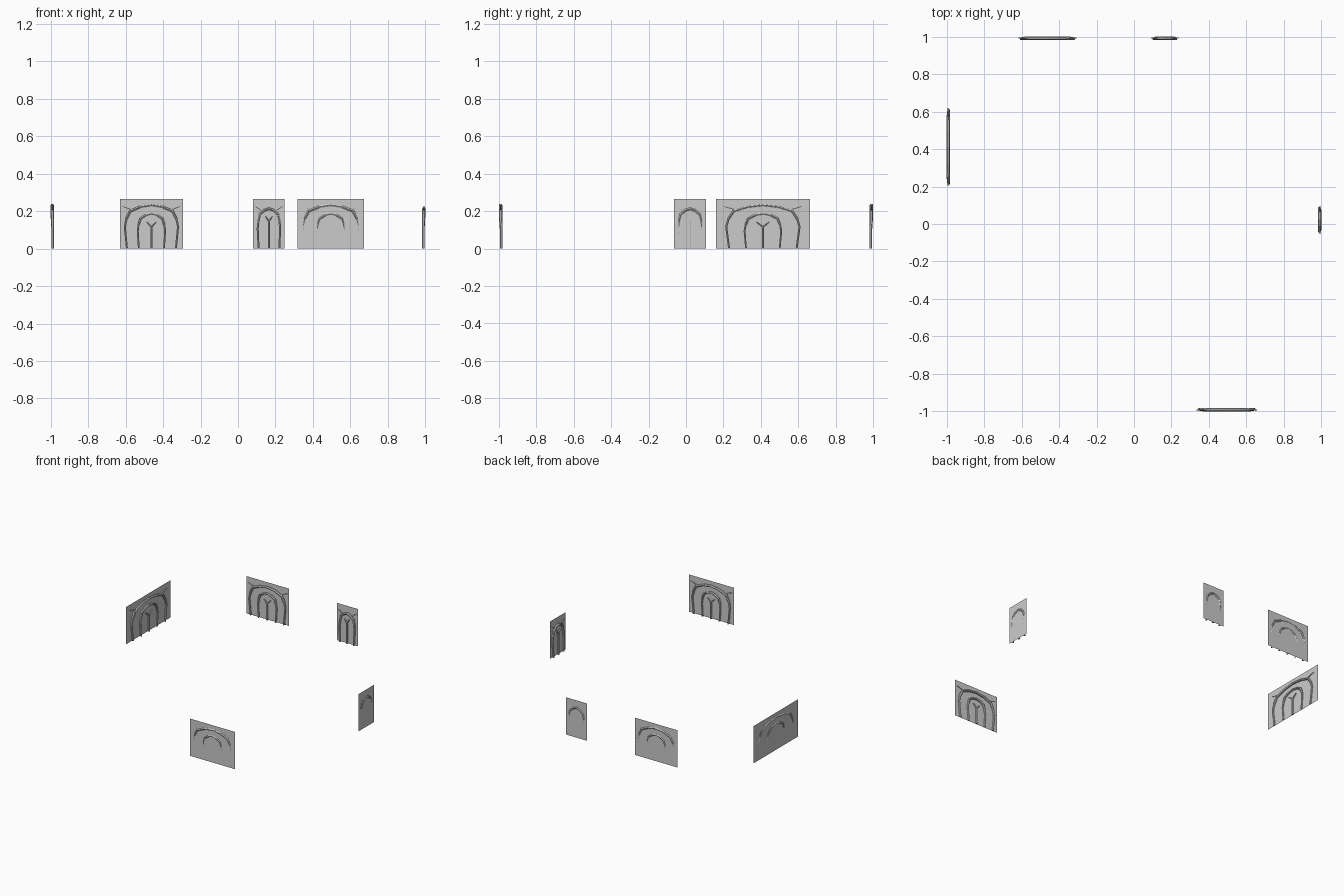
import bpy, bmesh, math
from mathutils import Vector, Matrix

if "Cube" in bpy.data.objects:
    bpy.data.objects.remove(bpy.data.objects["Cube"])

H = 0.265          # panel height
PLANE = -0.995     # depth of the flat sheet (outward is local -y)


def make_object(name, bm, rot):
    bm.transform(Matrix.Rotation(rot, 4, 'Z'))
    bm.normal_update()
    mesh = bpy.data.meshes.new(name)
    bm.to_mesh(mesh)
    bm.free()
    ob = bpy.data.objects.new(name, mesh)
    bpy.context.collection.objects.link(ob)
    return ob


def tube(bm, pts, radius, sides=6):
    # faceted bar swept along (u, depth, z, radius factor) points
    rings = []
    for i, p in enumerate(pts):
        a = Vector(pts[max(i - 1, 0)][:3])
        b = Vector(pts[min(i + 1, len(pts) - 1)][:3])
        t = b - a
        t.y = 0
        t.normalize()
        n = Vector((t.z, 0, -t.x))
        r = radius * p[3]
        ring = []
        for k in range(sides):
            ang = 2 * math.pi * (k + 0.5) / sides
            off = n * math.cos(ang) * r * 0.85 + Vector((0, 1, 0)) * math.sin(ang) * r
            v = Vector(p[:3]) + off
            v.z = max(v.z, 0)
            ring.append(bm.verts.new(v))
        rings.append(ring)
    for r0, r1 in zip(rings, rings[1:]):
        for k in range(sides):
            j = (k + 1) % sides
            bm.faces.new((r0[k], r0[j], r1[j], r1[k]))
    bm.faces.new(rings[0][::-1])
    bm.faces.new(rings[-1])


def arch_points(c, half, top):
    # right-hand profile of the arch, mirrored to the left
    prof = [(0.92, 0.0, -0.988, 0.85), (0.96, 0.25, -0.988, 0.85),
            (1.0, 0.5, -0.988, 0.9), (0.94, 0.68, -0.990, 1),
            (0.80, 0.86, -0.991, 1.1), (0.42, 0.96, -0.991, 1.1)]
    right = [(c + half * u, d, top * z, r) for u, z, d, r in prof]
    left = [(2 * c - u, d, z, r) for u, d, z, r in right]
    return left + [(c, -0.991, top, 1.1)] + right[::-1]


def window(name, c, half_width, outer, inner, rot):
    # flat sheet
    bm = bmesh.new()
    x0, x1 = c - half_width, c + half_width
    bm.faces.new([bm.verts.new((x, PLANE, z))
                  for x, z in ((x0, 0), (x1, 0), (x1, H), (x0, H))])
    make_object(name + "_sheet", bm, rot)

    # outer arch, inner arch and forked mullion
    bm = bmesh.new()
    tube(bm, arch_points(c, outer, 0.232 if inner else 0.213), 0.0082)
    fork = 0.12 if inner else 0.15
    if inner:
        tube(bm, arch_points(c, inner, 0.186), 0.0075)
    tube(bm, [(c, -0.988, 0, 1), (c, -0.988, fork, 1)], 0.0075)
    spread = 0.35 * inner if inner else 0.018
    for s in (-1, 1):
        tube(bm, [(c, -0.988, fork - 0.005, 1),
                  (c + s * spread, -0.989, fork + 0.022, 0.7)], 0.007)
        # slim spur from arch shoulder toward the panel corner
        tube(bm, [(c + s * outer * 0.7, -0.991, 0.205, 1),
                  (c + s * (outer + 0.012), -0.992, 0.225, 0.5)], 0.005)
    make_object(name + "_tracery", bm, rot)


Q = math.pi / 2
window("front_window", 0.495, 0.178, 0.148, 0.073, 0)
window("right_window", 0.022, 0.086, 0.062, 0, Q)
window("back_wide_window", 0.462, 0.168, 0.142, 0.073, 2 * Q)
window("back_narrow_window", -0.165, 0.084, 0.060, 0, 2 * Q)
window("left_window", -0.411, 0.251, 0.196, 0.098, -Q)
